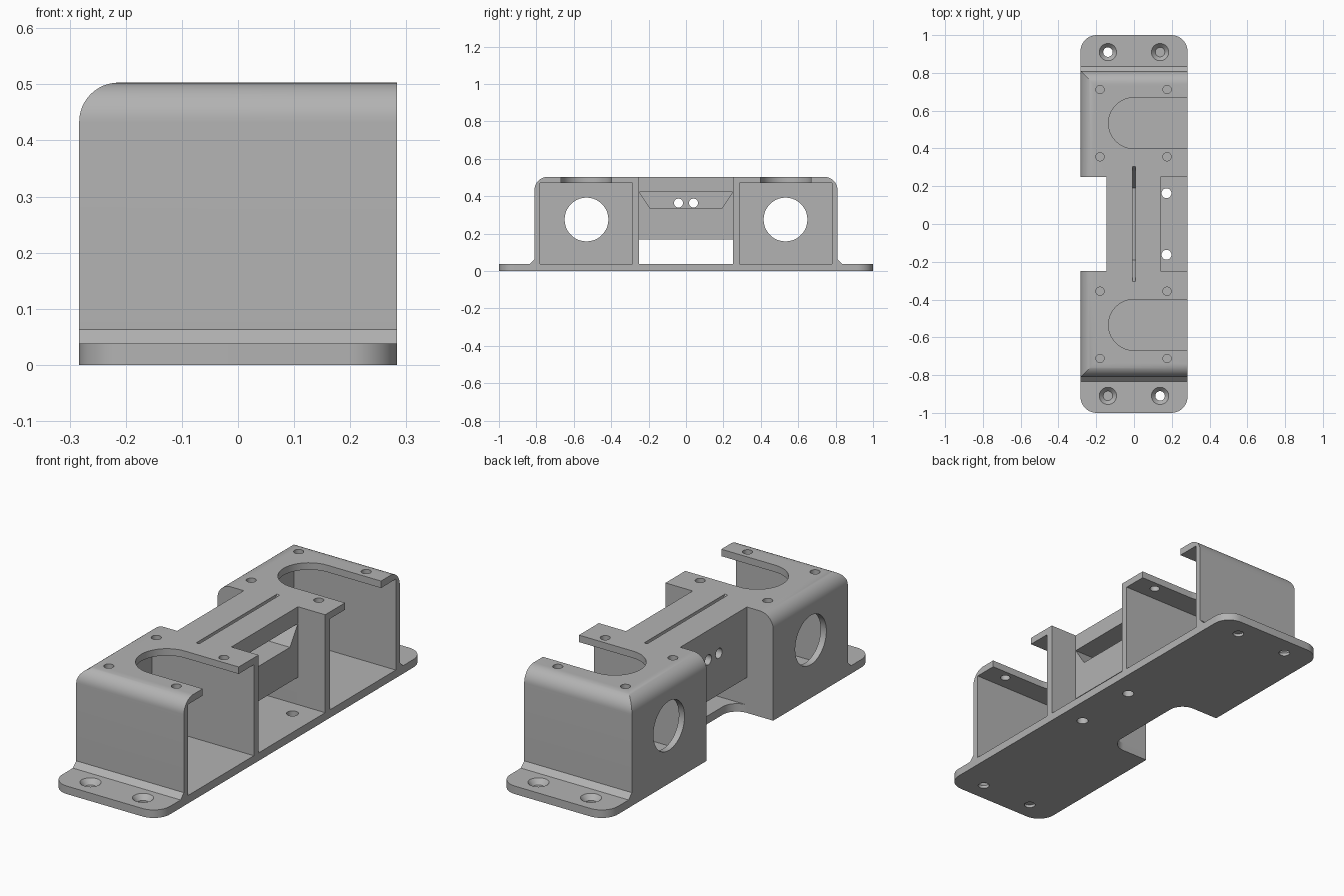
import bpy, bmesh
from math import sin, cos, pi, radians

cube = bpy.data.objects.get("Cube")
if cube:
    bpy.data.objects.remove(cube, do_unlink=True)

W, END, TOP, BASE, R = 0.283, 0.81, 0.503, 0.038, 0.07   # main dimensions
MID, DIV, ROOF = 0.25, 0.285, 0.47                       # bay limits


def arc(cu, cv, r, a0, a1, n=12):
    """Points of an arc, angles in degrees."""
    angles = [radians(a0 + (a1 - a0) * i / n) for i in range(n + 1)]
    return [(cu + r * cos(a), cv + r * sin(a)) for a in angles]


def rect(u0, u1, v0, v1):
    return [(u0, v0), (u1, v0), (u1, v1), (u0, v1)]


def circle(u, v, r, n=32):
    return arc(u, v, r, 0, 360, n)[:-1]


def prism(name, pts, axis, t0, t1):
    """Extrude a 2D profile along an axis."""
    place = {"x": lambda u, v, t: (t, u, v),
             "y": lambda u, v, t: (u, t, v),
             "z": lambda u, v, t: (u, v, t)}[axis]
    bm = bmesh.new()
    a = [bm.verts.new(place(u, v, t0)) for u, v in pts]
    b = [bm.verts.new(place(u, v, t1)) for u, v in pts]
    bm.faces.new(a)
    bm.faces.new(b[::-1])
    for i in range(len(pts)):
        j = (i + 1) % len(pts)
        bm.faces.new((a[j], a[i], b[i], b[j]))
    bmesh.ops.recalc_face_normals(bm, faces=bm.faces)
    mesh = bpy.data.meshes.new(name)
    bm.to_mesh(mesh)
    bm.free()
    obj = bpy.data.objects.new(name, mesh)
    bpy.context.collection.objects.link(obj)
    return obj


# Solid side profile: feet, chamfers, end walls and rounded top ends
half = [(1, 0), (1, BASE), (END + 0.025, BASE), (END, BASE + 0.025)]
half += arc(END - R, TOP - R, R, 0, 90)
profile = half + [(-y, z) for y, z in reversed(half)]
housing = prism("housing", profile, "x", -W, W)

# Round the vertical corners of the feet
bm = bmesh.new()
bm.from_mesh(housing.data)
corners = [e for e in bm.edges
           if all(abs(abs(v.co.y) - 1) < 1e-4 for v in e.verts)
           and abs(e.verts[0].co.z - e.verts[1].co.z) > 0.01]
bmesh.ops.bevel(bm, geom=corners, offset=0.085, segments=10,
                profile=0.5, affect="EDGES")
bm.to_mesh(housing.data)
bm.free()


def cut(pts, axis, t0, t1):
    subtract(prism("cutter", pts, axis, t0, t1))


def subtract(cutter):
    cutter.hide_render = True
    mod = housing.modifiers.new("cut", "BOOLEAN")
    mod.operation = "DIFFERENCE"
    mod.solver = "EXACT"
    mod.object = cutter
    bpy.context.view_layer.objects.active = housing
    bpy.ops.object.modifier_apply(modifier=mod.name)
    bpy.data.objects.remove(cutter, do_unlink=True)


# Rounded long top edge on the closed side
cut(arc(-W + R, TOP - R, R, 180, 90) + [(-W + R, 0.7), (-0.5, 0.7), (-0.5, TOP - R)],
    "y", -1.2, 1.2)

for s in (-1, 1):
    # Open bay, round wall window and U-shaped roof opening
    cut(rect(*sorted((s * DIV, s * 0.78)), BASE, ROOF), "x", -W + 0.03, 0.5)
    cut(circle(s * 0.532, 0.275, 0.117, 48), "x", -0.5, -0.1)
    cut(arc(0, s * 0.534, 0.135, 90, 270, 24)
        + [(0.5, s * 0.534 - 0.135), (0.5, s * 0.534 + 0.135)], "z", 0.4, 0.6)

# Middle section: side notch, front recess, gap beneath the bridge
cut(rect(-0.5, -0.145, -MID, MID), "z", -0.1, 0.7)
cut(rect(0.14, 0.5, -MID, MID), "z", BASE, 0.7)
cut(rect(-MID, MID, BASE, 0.168), "x", -0.3, 0.5)

# Filleted notch in the base plate
cut([(-0.5, -MID)] + arc(-0.145, -MID + 0.075, 0.075, -90, 0)
    + arc(-0.145, MID - 0.075, 0.075, 0, 90) + [(-0.5, MID)], "z", -0.1, 0.1)

# Tapered bridge cavity and the narrow slot above it
cut([(-0.19, 0.333), (0.19, 0.333), (MID, 0.423), (-MID, 0.423)], "x", -0.115, 0.5)
cut([(-0.19, 0.333), (0.19, 0.333), (0.318, 0.525), (-0.318, 0.525)],
    "x", -0.008, 0.008)

# Screw and cable holes
for s in (-1, 1):
    cut(circle(s * 0.04, 0.363, 0.024), "x", -0.3, -0.05)
    cut(circle(0.172, s * 0.163, 0.026), "z", -0.1, 0.1)
    for x in (-0.18, 0.175):
        for y in (0.356, 0.712):
            cut(circle(x, s * y, 0.022), "z", 0.44, 0.6)
    for x in (-0.138, 0.138):
        cut(circle(x, s * 0.91, 0.025), "z", -0.1, 0.1)
        bpy.ops.mesh.primitive_cone_add(vertices=32, radius1=0.025, radius2=0.051,
                                        depth=0.03, location=(x, s * 0.91, 0.029))
        subtract(bpy.context.object)

# Colour and shading
grey = bpy.data.materials.new("plain grey")
grey.use_nodes = True
colour = (0.45, 0.45, 0.45, 1)
grey.diffuse_color = colour
grey.node_tree.nodes["Principled BSDF"].inputs["Base Color"].default_value = colour
housing.data.materials.clear()
housing.data.materials.append(grey)
for face in housing.data.polygons:
    face.material_index = 0
bpy.ops.object.select_all(action="DESELECT")
housing.select_set(True)
bpy.context.view_layer.objects.active = housing
bpy.ops.object.shade_smooth_by_angle(angle=radians(25))
